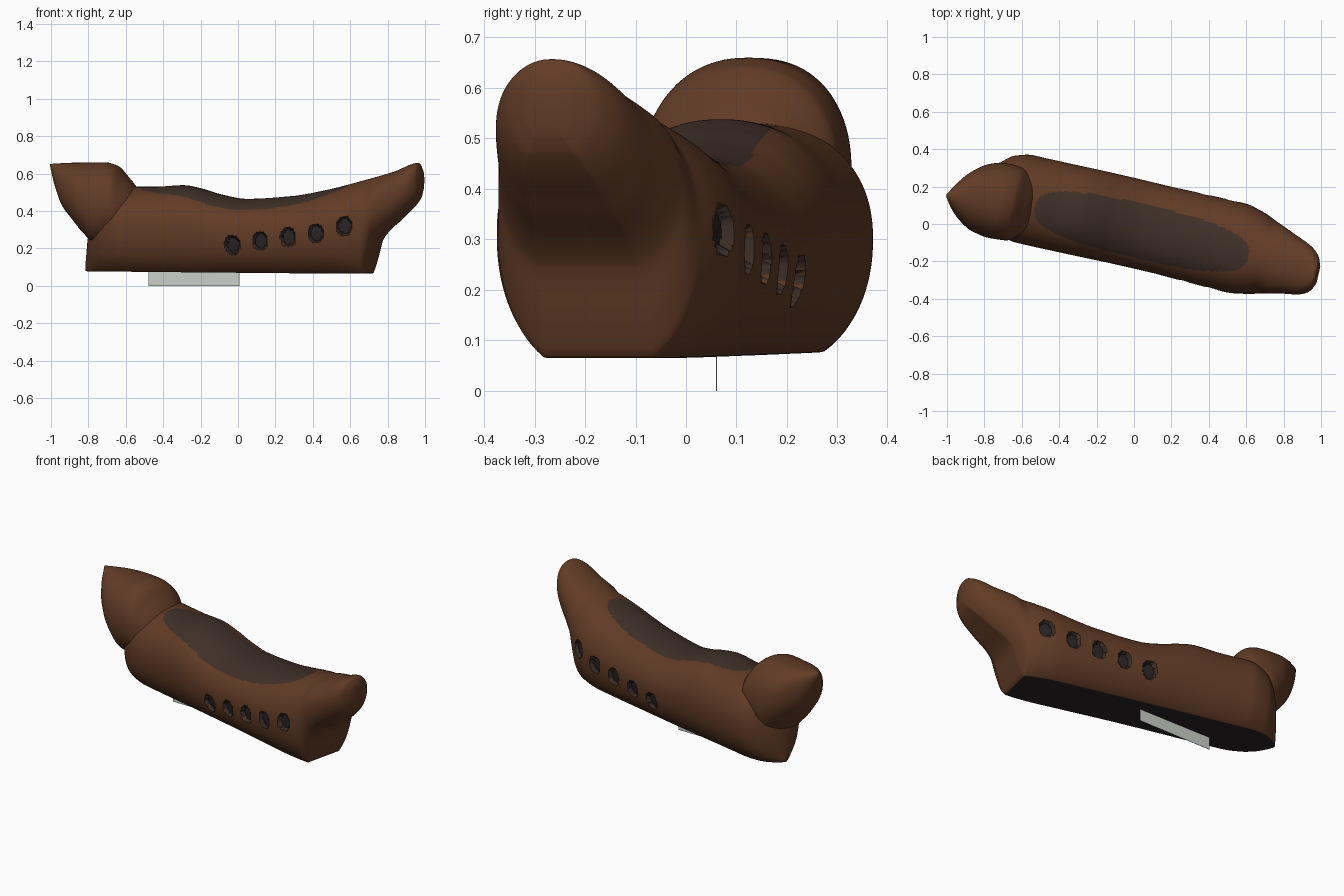
import bpy, bmesh, math
from mathutils import Matrix

if "Cube" in bpy.data.objects:
    bpy.data.objects.remove(bpy.data.objects["Cube"])

YAW = Matrix.Rotation(math.radians(-13.2), 4, 'Z')   # whole ship is turned a little


def material(name, rgb):
    m = bpy.data.materials.new(name)
    m.diffuse_color = (*rgb, 1)
    m.use_nodes = True
    m.node_tree.nodes["Principled BSDF"].inputs["Base Color"].default_value = m.diffuse_color
    return m


WOOD = material("brown wood", (0.120, 0.044, 0.019))
DECK = material("dark deck", (0.050, 0.029, 0.021))
DARK = material("black opening", (0.022, 0.016, 0.018))
GREY = material("pale grey", (0.60, 0.62, 0.58))


def curve(pts):
    """Smooth monotone interpolation through (u, value) points."""
    xs, ys = zip(*pts)
    n = len(xs)
    d = [(ys[i + 1] - ys[i]) / (xs[i + 1] - xs[i]) for i in range(n - 1)]
    m = [d[0]] + [2 * a * b / (a + b) if a * b > 0 else 0 for a, b in zip(d, d[1:])] + [d[-1]]

    def f(x):
        x = min(max(x, xs[0]), xs[-1])
        i = max(k for k in range(n - 1) if xs[k] <= x)
        h = xs[i + 1] - xs[i]
        t = (x - xs[i]) / h
        return ((1 + 2 * t) * (1 - t) ** 2 * ys[i] + t * (1 - t) ** 2 * h * m[i]
                + t * t * (3 - 2 * t) * ys[i + 1] + t * t * (t - 1) * h * m[i + 1])
    return f


# Portholes: (position along hull, height), same on both sides
PORTS = [(0.023 + 0.1535 * i, z) for i, z in enumerate((0.22, 0.24, 0.26, 0.28, 0.32))]


def port_dist(u, z):
    return min(math.hypot((u - pu) / 0.042, (z - pz) / 0.053) for pu, pz in PORTS)


def loft(name, u0, u1, steps, sides, top, bottom, width, offset, keel=0.0, ports=False):
    """Skin rounded sections along the hull axis; keel flattens the underside."""
    bm = bmesh.new()
    rings = []
    for i in range(steps + 1):
        # closer sections towards both ends
        s = i / steps
        s = 0.6 * s + 0.4 * (0.5 - 0.5 * math.cos(math.pi * s))
        u = u0 + (u1 - u0) * s
        zt, zb, w, c = top(u), bottom(u), width(u), offset(u)
        zm = (zt + zb) / 2
        ring = []
        for k in range(sides):
            a = 2 * math.pi * k / sides
            ca, sa = math.cos(a), math.sin(a)
            v = w * math.copysign(abs(ca) ** 0.92, ca)
            h = math.copysign(abs(sa) ** 0.92, sa)
            z = zm + h * (zt - zm) if h > 0 else max(zb, zm + h * (zm - zb) * (1 + keel))
            if ports and abs(v) > 0.08 and port_dist(u, z) < 0.9:
                v -= math.copysign(0.022, v)
            ring.append(bm.verts.new((u, v + c, z)))
        rings.append(ring)
    for a, b in zip(rings, rings[1:]):
        for k in range(sides):
            j = (k + 1) % sides
            bm.faces.new((a[k], a[j], b[j], b[k]))
    bm.faces.new(rings[0])
    bm.faces.new(rings[-1])
    bmesh.ops.recalc_face_normals(bm, faces=bm.faces)
    if ports:
        for f in bm.faces:
            f.material_index = hull_colour(f)
    return finish(name, bm, (WOOD, DECK, DARK))


def hull_colour(f):
    u, v, z = f.calc_center_median()
    # long rounded deck patch
    if f.normal.z > 0.2 and abs((u - 0.05) / 0.585) ** 2.8 + abs((v + 0.03) / 0.145) ** 2.8 < 1:
        return 1
    # flat underside
    if f.normal.z < -0.93 and z < 0.1:
        return 2
    # portholes: dark core with a brown rim
    if abs(v) > 0.08:
        r = port_dist(u, z)
        if r < 1:
            return 2 if r < 0.82 else 1
    return 0


def finish(name, bm, mats):
    me = bpy.data.meshes.new(name)
    bm.to_mesh(me)
    bm.free()
    for m in mats:
        me.materials.append(m)
    me.shade_smooth()
    me.set_sharp_from_angle(angle=math.radians(40))
    ob = bpy.data.objects.new(name, me)
    bpy.context.collection.objects.link(ob)
    return ob


# Hull with rising stern
hull = loft(
    "hull", -0.838, 1.022, 260, 160,
    top=curve([(-0.838, 0.12), (-0.80, 0.36), (-0.74, 0.48), (-0.62, 0.53), (-0.45, 0.53),
               (-0.3, 0.538), (-0.2, 0.52), (-0.1, 0.49), (0.05, 0.465), (0.3, 0.48),
               (0.5, 0.515), (0.7, 0.565), (0.87, 0.612), (1.0, 0.657), (1.022, 0.62)]),
    bottom=curve([(-0.838, 0.078), (0, 0.07), (0.715, 0.065), (0.74, 0.12),
                  (0.78, 0.25), (0.9, 0.365), (1.005, 0.47), (1.022, 0.51)]),
    width=curve([(-0.838, 0.012), (-0.81, 0.08), (-0.77, 0.15), (-0.70, 0.21), (-0.60, 0.238),
                 (-0.3, 0.238), (0.1, 0.236), (0.35, 0.24), (0.55, 0.243), (0.65, 0.228),
                 (0.74, 0.198), (0.85, 0.163), (0.95, 0.132), (1.0, 0.095), (1.022, 0.045)]),
    offset=curve([(-0.838, 0.01), (-0.58, -0.003), (0, 0.004), (0.55, 0), (0.8, -0.015), (1.022, -0.04)]),
    keel=0.15, ports=True)
hull.matrix_world = YAW

# Pointed bulb at the bow
bow = loft(
    "bow_bulb", -1.012, -0.52, 100, 96,
    top=curve([(-1.012, 0.652), (-0.9, 0.658), (-0.72, 0.66), (-0.66, 0.645), (-0.60, 0.585),
               (-0.55, 0.52), (-0.52, 0.44)]),
    bottom=curve([(-1.012, 0.635), (-0.985, 0.535), (-0.94, 0.42), (-0.89, 0.355),
                  (-0.82, 0.27), (-0.76, 0.22), (-0.6, 0.25), (-0.52, 0.40)]),
    width=curve([(-1.012, 0.005), (-0.97, 0.07), (-0.91, 0.135), (-0.83, 0.185), (-0.74, 0.205),
                 (-0.65, 0.2), (-0.59, 0.165), (-0.55, 0.12), (-0.52, 0.04)]),
    offset=curve([(-1.012, -0.08), (-0.9, -0.06), (-0.75, -0.045), (-0.52, -0.04)]))
bow.matrix_world = YAW

# Thin upright stand plate beneath the hull
bm = bmesh.new()
bmesh.ops.create_cube(bm, size=1, matrix=Matrix.Translation((-0.235, 0.06, 0.045))
                      @ Matrix.Diagonal((0.485, 0.002, 0.09, 1)))
finish("stand_plate", bm, (GREY,))
